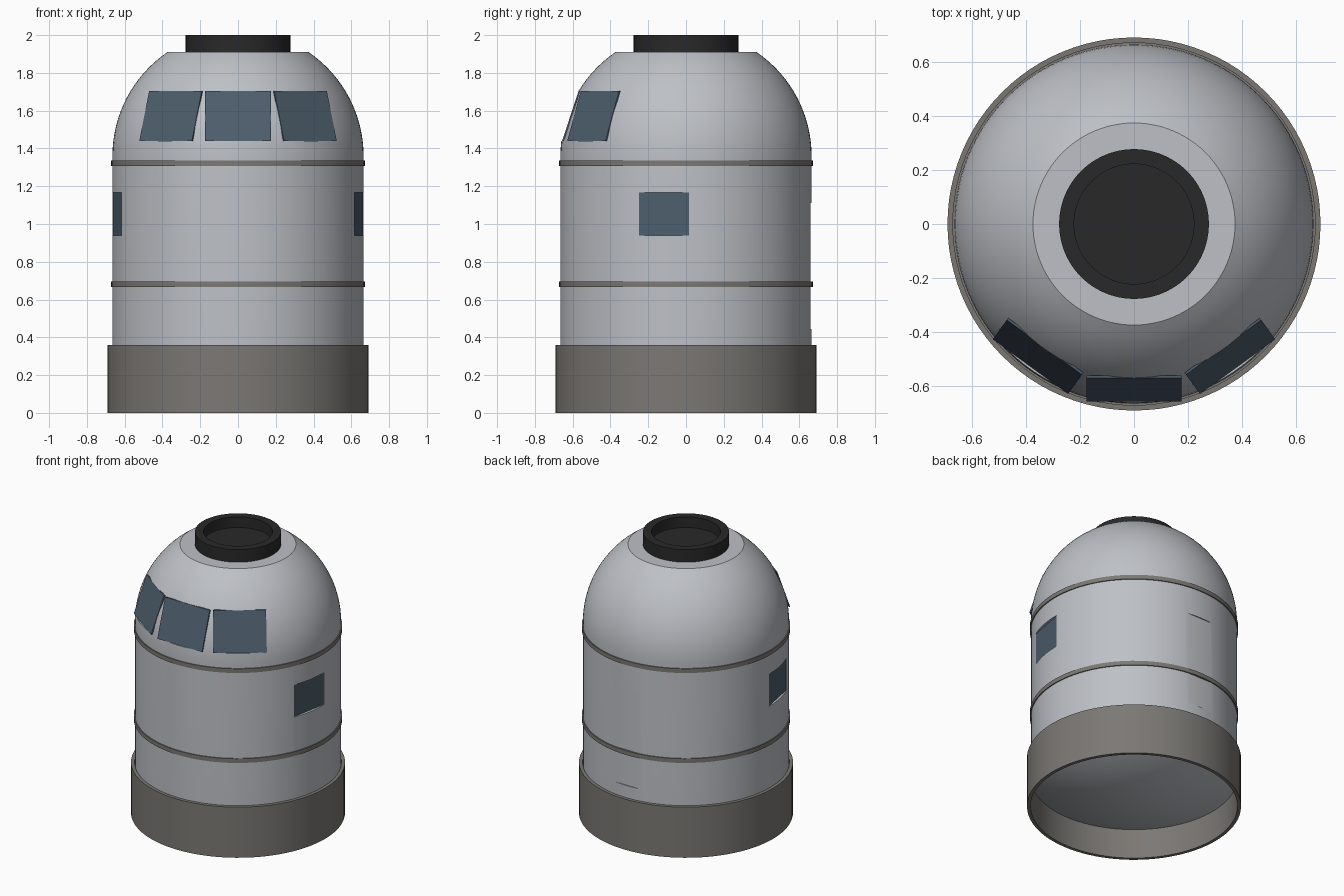
import bpy, bmesh
from math import sin, cos, asin, pi, radians
from mathutils import Matrix

cube = bpy.data.objects.get("Cube")
if cube:
    bpy.data.objects.remove(cube, do_unlink=True)


def material(name, rgb):
    mat = bpy.data.materials.new(name)
    mat.use_nodes = True
    mat.diffuse_color = (*rgb, 1)
    bsdf = next(n for n in mat.node_tree.nodes if n.type == 'BSDF_PRINCIPLED')
    bsdf.inputs["Base Color"].default_value = (*rgb, 1)
    return mat


HULL = material("pale grey hull", (0.51, 0.53, 0.565))
TRIM = material("warm grey trim", (0.20, 0.19, 0.175))
DARK = material("dark hatch", (0.022, 0.022, 0.022))
GLASS = material("blue grey glass", (0.075, 0.112, 0.15))


def finish(name, bm, mat):
    bmesh.ops.recalc_face_normals(bm, faces=bm.faces)
    mesh = bpy.data.meshes.new(name)
    bm.to_mesh(mesh)
    bm.free()
    mesh.materials.append(mat)
    obj = bpy.data.objects.new(name, mesh)
    bpy.context.collection.objects.link(obj)
    return obj


def activate(obj):
    bpy.ops.object.select_all(action='DESELECT')
    obj.select_set(True)
    bpy.context.view_layer.objects.active = obj


def smooth(obj, degrees):
    activate(obj)
    bpy.ops.object.shade_smooth_by_angle(angle=radians(degrees))


def lathe(name, profile, mat, closed=False, steps=96):
    """Revolve (radius, height) points around z."""
    bm = bmesh.new()
    verts = [bm.verts.new((r, 0, z)) for r, z in profile]
    pairs = list(zip(verts, verts[1:]))
    if closed:
        pairs.append((verts[-1], verts[0]))
    edges = [bm.edges.new(p) for p in pairs]
    bmesh.ops.spin(bm, geom=verts + edges, cent=(0, 0, 0), axis=(0, 0, 1),
                   angle=2 * pi, steps=steps, use_merge=False)
    bmesh.ops.remove_doubles(bm, verts=bm.verts, dist=0.0001)
    return finish(name, bm, mat)


def ring(name, r_in, r_out, z0, z1, mat):
    obj = lathe(name, [(r_in, z0), (r_out, z0), (r_out, z1), (r_in, z1)], mat, True)
    smooth(obj, 30)
    return obj


def slab(name, angle, half, z0, z1, d0, d1, back, front, mat):
    """Upright slab facing -y at distance d0 (bottom) to d1 (top), turned about z."""
    bm = bmesh.new()
    bmesh.ops.create_cube(bm, size=2)
    for v in bm.verts:
        top = v.co.z > 0
        dist = (d1 if top else d0) + (front if v.co.y < 0 else back)
        v.co = (v.co.x * half, -dist, z1 if top else z0)
    bm.transform(Matrix.Rotation(radians(angle), 4, 'Z'))
    return finish(name, bm, mat)


# Hull: bulging underside, straight wall, spherical shoulder, flat top
R, SPRING, TOP = 0.665, 1.36, 1.91
RIM, BULGE = 0.21, 0.16
sweep = asin((TOP - SPRING) / R)
profile = [(R * i / 10, RIM - BULGE * (1 - (i / 10) ** 2)) for i in range(11)]
profile += [(R * cos(sweep * i / 16), SPRING + R * sin(sweep * i / 16)) for i in range(17)]
profile.append((0, TOP))
hull = lathe("hull", profile, HULL)


def cut(angle, half, z0, z1, d0, d1, inset):
    """Flat pocket in the hull."""
    cutter = slab("pocket_cutter", angle, half, z0, z1, d0, d1, -inset, 0.3, HULL)
    cutter.hide_render = True
    mod = hull.modifiers.new("pocket", 'BOOLEAN')
    mod.operation, mod.solver, mod.object = 'DIFFERENCE', 'EXACT', cutter
    activate(hull)
    bpy.ops.object.modifier_apply(modifier=mod.name)
    bpy.data.objects.remove(cutter, do_unlink=True)


# Flat windows in pockets: three cockpit panes and one pane on each side
panes = [("front_window", 0, 0.176, 1.44, 1.703, 0.656, 0.569),
         ("front_left_window", 36, 0.172, 1.44, 1.703, 0.652, 0.564),
         ("front_right_window", -36, 0.172, 1.44, 1.703, 0.652, 0.564),
         ("left_window", 79.6, 0.135, 0.94, 1.167, 0.649, 0.649),
         ("right_window", -79.6, 0.135, 0.94, 1.167, 0.649, 0.649)]
for name, angle, half, z0, z1, d0, d1 in panes:
    cut(angle, half + 0.001, z0 - 0.001, z1 + 0.001, d0, d1, 0.004)
    slab(name, angle, half, z0, z1, d0, d1, -0.009, 0, GLASS)

# Shallow flat panel at the back
cut(180, 0.10, 0.445, 1.11, 0.658, 0.658, 0)
smooth(hull, 12)

# Skirt and hoops
ring("base_skirt", 0.667, 0.69, 0, 0.36, TRIM)
ring("lower_band", 0.655, 0.672, 0.666, 0.696, TRIM)
ring("upper_band", 0.655, 0.672, 1.306, 1.336, TRIM)

# Docking hatch with a recessed floor
hatch = lathe("top_hatch", [(0, 1.90), (0.277, 1.90), (0.277, 2), (0.222, 2),
                            (0.222, 1.925), (0, 1.925)], DARK)
smooth(hatch, 30)
